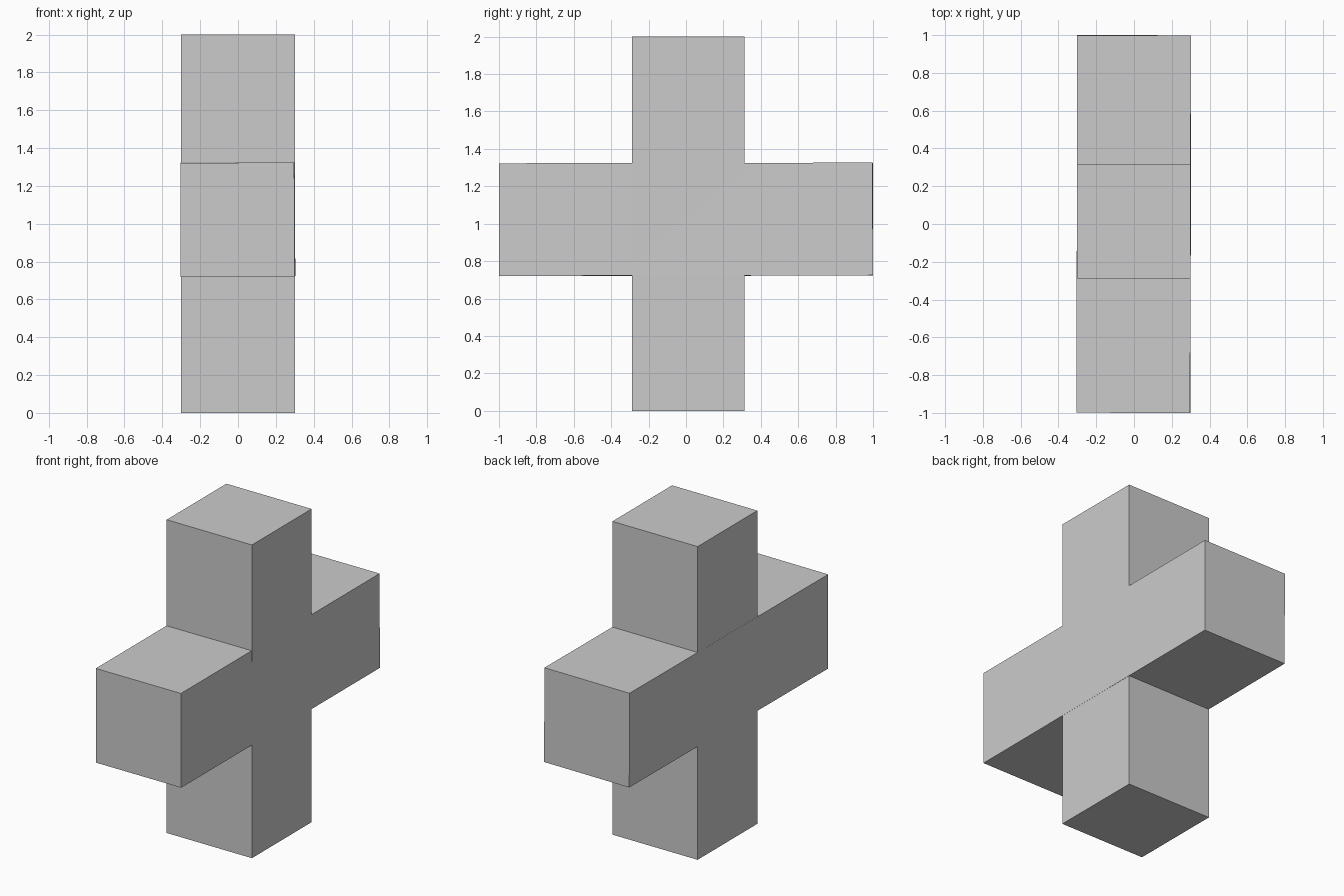
import bpy
from math import radians

if "Cube" in bpy.data.objects:
    bpy.data.objects.remove(bpy.data.objects["Cube"])


def box(name, size, centre, tilt=(0, 0, 0)):
    bpy.ops.mesh.primitive_cube_add(size=1, location=centre)
    ob = bpy.context.object
    ob.name = name
    ob.scale = size
    bpy.ops.object.transform_apply(location=False, rotation=False, scale=True)
    ob.rotation_euler = [radians(a) for a in tilt]
    return ob


# Upright bar standing on the ground
box("upright_bar", (0.602, 0.602, 2.0), (-0.001, 0.013, 1.0))

# Crossing bar, very slightly out of true with the upright
box("cross_bar", (0.602, 1.998, 0.602), (-0.001, 0, 1.023), (0.1, -0.15, -0.12))
